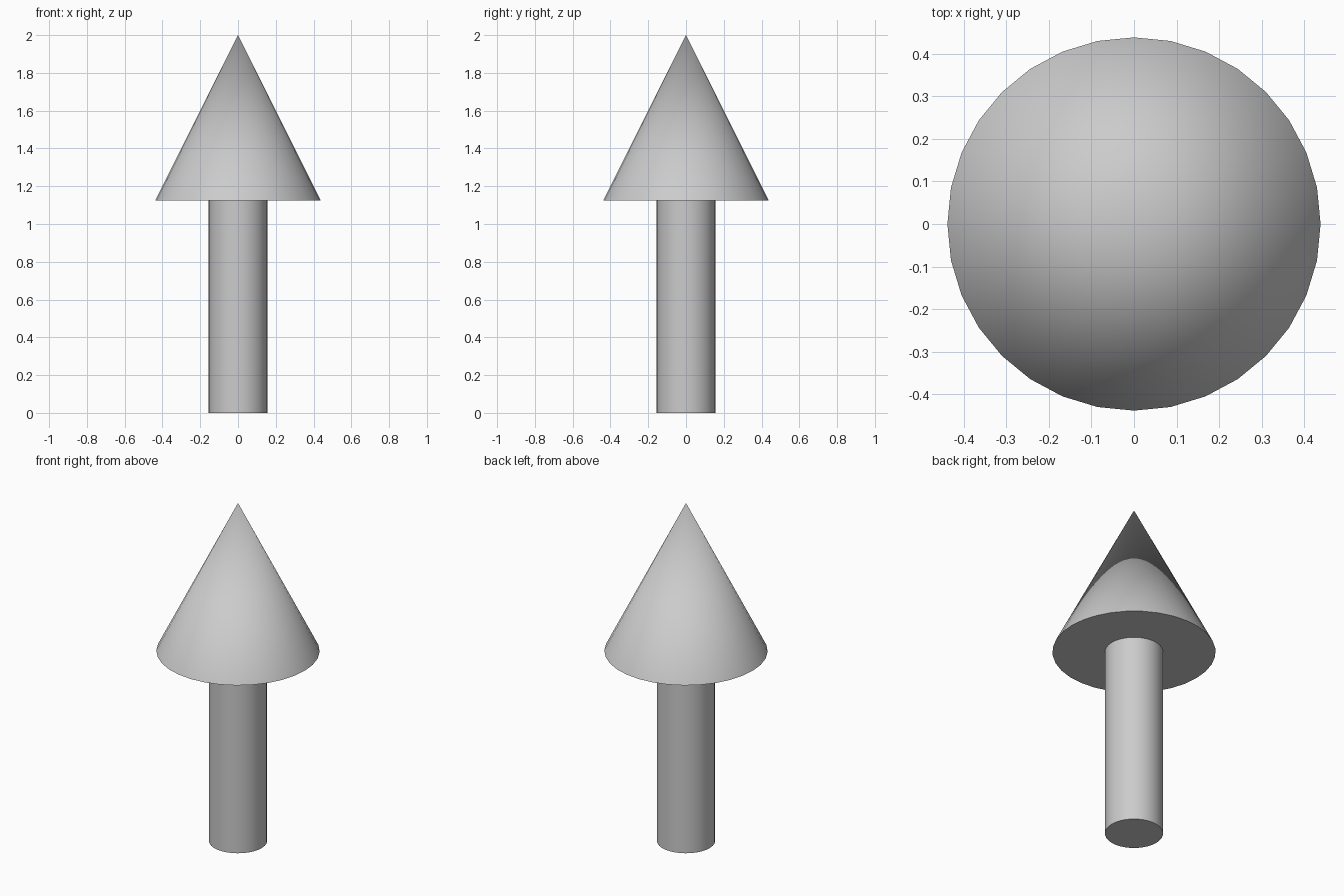
import bpy
import math

if "Cube" in bpy.data.objects:
    bpy.data.objects.remove(bpy.data.objects["Cube"])

SIDES = 32
SHAFT_RADIUS = 0.156
HEAD_RADIUS = 0.438
HEAD_BASE = 1.125
TOTAL_HEIGHT = 2.0


def finish(name):
    """Name the new part and smooth its round side, keeping the rim sharp."""
    obj = bpy.context.object
    obj.name = name
    obj.data.name = name
    bpy.ops.object.shade_smooth_by_angle(angle=math.radians(30))
    return obj


# Round shaft standing on the ground
bpy.ops.mesh.primitive_cylinder_add(
    vertices=SIDES, radius=SHAFT_RADIUS, depth=HEAD_BASE,
    location=(0, 0, HEAD_BASE / 2))
finish("arrow_shaft")

# Cone head on top of the shaft
head_height = TOTAL_HEIGHT - HEAD_BASE
bpy.ops.mesh.primitive_cone_add(
    vertices=SIDES, radius1=HEAD_RADIUS, radius2=0, depth=head_height,
    location=(0, 0, HEAD_BASE + head_height / 2))
finish("arrow_head")
